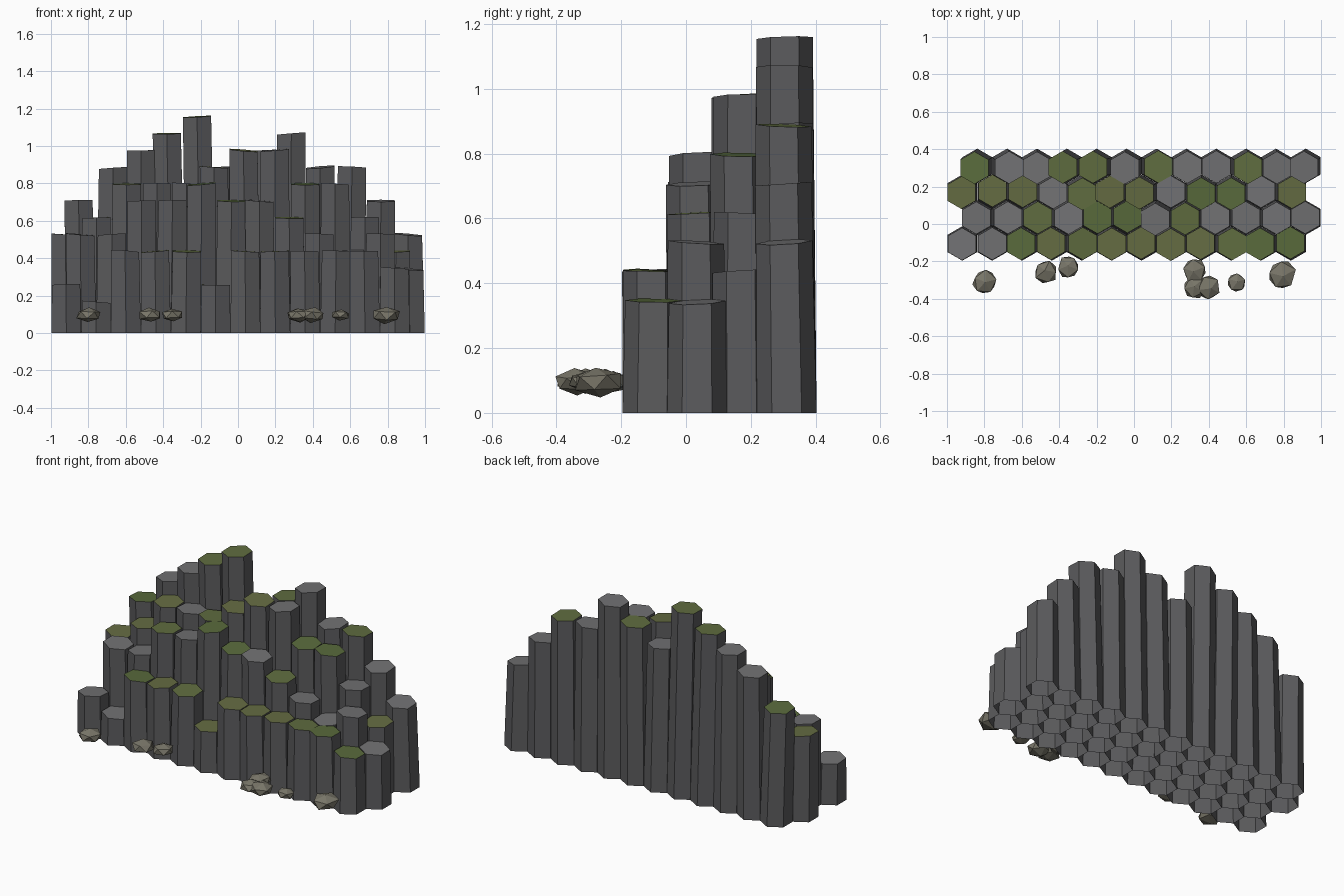
import bpy, bmesh, math, random
from mathutils import Vector, Euler

if "Cube" in bpy.data.objects:
    bpy.data.objects.remove(bpy.data.objects["Cube"])

random.seed(7)


def material(name, rgb):
    m = bpy.data.materials.new(name)
    m.diffuse_color = (*rgb, 1)
    m.use_nodes = True
    m.node_tree.nodes["Principled BSDF"].inputs["Base Color"].default_value = m.diffuse_color
    return m


STONE = material("basalt", (0.105, 0.105, 0.11))
CAP = material("basalt_top", (0.165, 0.165, 0.17))
MOSSES = [material("moss_a", (0.115, 0.15, 0.05)), material("moss_b", (0.10, 0.145, 0.045)),
          material("moss_c", (0.13, 0.15, 0.055))]
RUBBLE = material("rubble", (0.19, 0.18, 0.14))

STEP = 0.1597      # column spacing
R_BASE, R_TOP = 0.092, 0.087


def finish(bm, name, mats):
    me = bpy.data.meshes.new(name)
    bm.to_mesh(me)
    bm.free()
    for m in mats:
        me.materials.append(m)
    ob = bpy.data.objects.new(name, me)
    bpy.context.collection.objects.link(ob)
    return ob


def column(name, x, y, h, lean, mossy):
    """Tapered six-sided column, open underneath, with a slightly tilted top face."""
    bm = bmesh.new()
    sx, sy = random.uniform(-.09, .09), random.uniform(-.07, .07)
    low, high = [], []
    for i in range(6):
        a = math.radians(30 + 60 * i)
        c, s = math.cos(a), math.sin(a)
        low.append(bm.verts.new((x + R_BASE * c, y + R_BASE * s, 0)))
        tx, ty = R_TOP * c, R_TOP * s
        high.append(bm.verts.new((x + lean[0] + tx, y + lean[1] + ty, h - .003 + sx * tx + sy * ty)))
    for i in range(6):
        j = (i + 1) % 6
        bm.faces.new((low[i], low[j], high[j], high[i]))
    top = bm.faces.new(high)
    top.material_index = 1
    finish(bm, name, [STONE, random.choice(MOSSES) if mossy else CAP])


# Rows front to back: first x, y, heights, moss flags
rows = [
    (-0.918, -0.104, [.26, .17, .44, .44, .44, .26, .44, .44, .44, .44, .44, .35], "001111111111"),
    (-0.838, 0.034, [.53, .53, .71, .71, .80, .71, .71, .62, .53, .44, .53, .345], "001011010000"),
    (-0.918, 0.172, [.53, .62, .80, .80, .80, .89, .98, .98, .80, .80, .62, .44], "111011101101"),
    (-0.838, 0.311, [.71, .885, .98, 1.07, 1.16, .89, .98, 1.07, .89, .89, .71, .53], "100110100100"),
]
back_lean = [-.015, .01, 0, -.022, -.02, -.01, .01, .005, 0, .01, .005, -.01]

for r, (x0, y, heights, moss) in enumerate(rows):
    for i, h in enumerate(heights):
        if r == 3:
            lean = (back_lean[i], -.009 + random.uniform(-.004, .004))
        else:
            lean = (random.uniform(-.014, .014) * h, random.uniform(-.016, .010) * h)
        column(f"column_row{r + 1}_{i + 1}", x0 + STEP * i, y, h, lean, moss[i] == "1")

# Fallen rubble: flattened twenty-sided stones
rubble = [(-.80, -.31, .068), (-.47, -.257, .066), (-.35, -.23, .062), (.325, -.25, .066),
          (.325, -.34, .066), (.40, -.34, .068), (.548, -.312, .053), (.79, -.272, .08)]
for i, (x, y, rad) in enumerate(rubble):
    bm = bmesh.new()
    bmesh.ops.create_icosphere(bm, subdivisions=0, radius=rad)
    if len(bm.faces) != 20:
        bm.clear()
        bmesh.ops.create_icosphere(bm, subdivisions=1, radius=rad)
    rot = Euler((random.uniform(-.15, .15), random.uniform(-.15, .15), random.uniform(0, 6.28)))
    for v in bm.verts:
        p = v.co * random.uniform(.92, 1.1)
        p.rotate(rot)
        v.co = Vector((x + p.x, y + p.y, .096 + p.z * .58))
    finish(bm, f"rubble_stone_{i + 1}", [RUBBLE])
